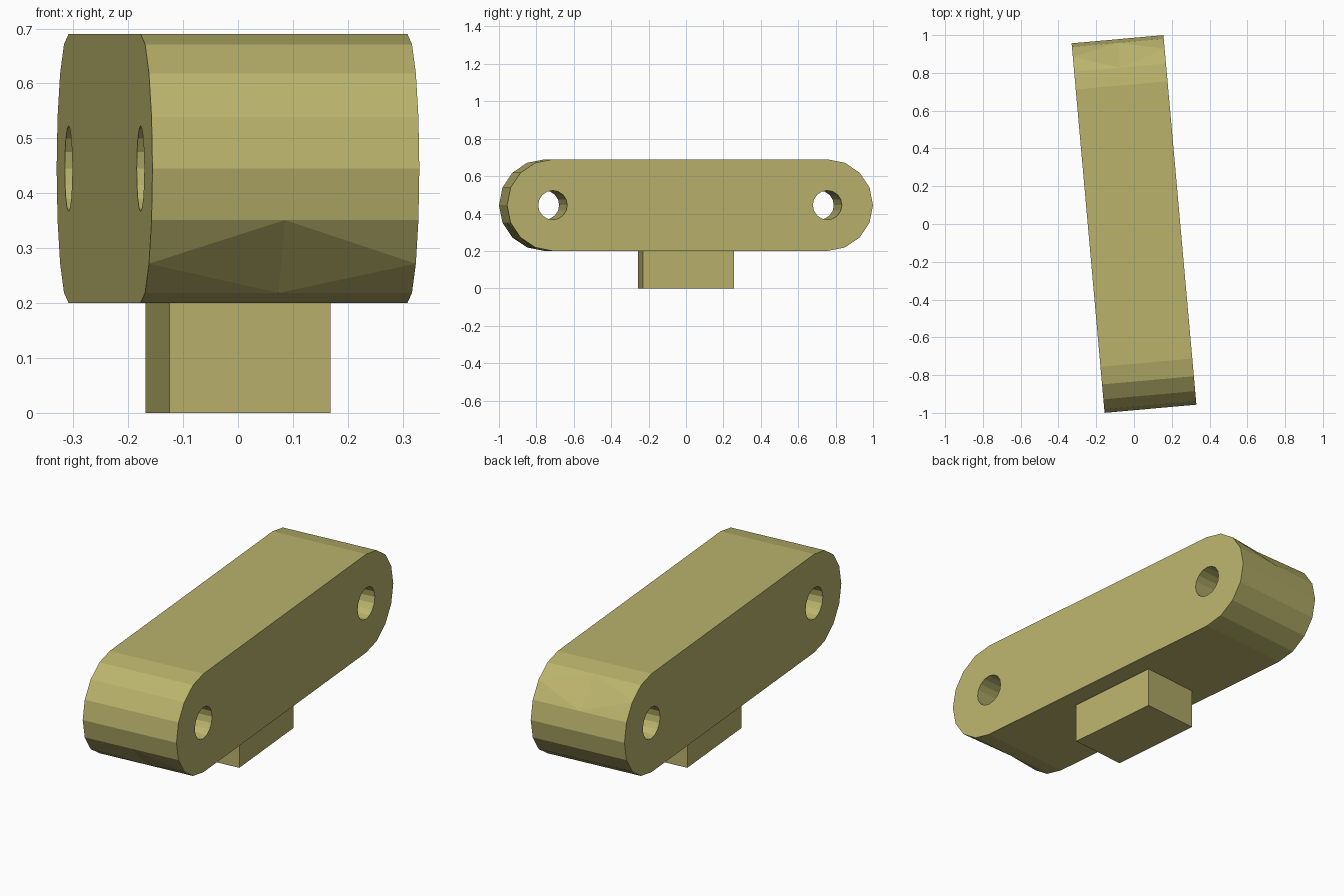
import bpy, bmesh, math
from mathutils import Matrix

if "Cube" in bpy.data.objects:
    bpy.data.objects.remove(bpy.data.objects["Cube"])

W, L, R = 0.488, 1.964, 0.245      # bar width, length, end radius
ZC = 0.445                         # bar centre height
YC = L / 2 - R                     # end centres
HOLE_R = 0.078
TURN = math.radians(5.1)

mat = bpy.data.materials.new("khaki")
mat.diffuse_color = (0.49, 0.45, 0.15, 1)
mat.use_nodes = True
mat.node_tree.nodes["Principled BSDF"].inputs["Base Color"].default_value = mat.diffuse_color


def make_object(name, bm):
    bmesh.ops.recalc_face_normals(bm, faces=bm.faces)
    me = bpy.data.meshes.new(name)
    bm.to_mesh(me)
    bm.free()
    me.materials.append(mat)
    ob = bpy.data.objects.new(name, me)
    bpy.context.collection.objects.link(ob)
    ob.rotation_euler.z = TURN
    return ob


# Rounded bar: two 8-step half circles joined by flat top and bottom
bm = bmesh.new()
profile = []
for side in (1, -1):
    for i in range(9):
        a = math.radians(90 - 22.5 * i)
        profile.append((side * (YC + R * math.cos(a)), ZC + side * R * math.sin(a)))
left = [bm.verts.new((-W / 2, y, z)) for y, z in profile]
right = [bm.verts.new((W / 2, y, z)) for y, z in profile]
n = len(profile)
bm.faces.new(left)
bm.faces.new(right)
for i in range(n):
    j = (i + 1) % n
    bm.faces.new((left[i], left[j], right[j], right[i]))

# Shallow creased dents: upper back end and lower front end
for k in (2, 11):
    mids = []
    for i in (k - 1, k + 1):
        edge = bm.edges.get((left[i], right[i]))
        mids.append(bmesh.utils.edge_split(edge, left[i], 0.5)[1])
    ridge = bm.edges.get((left[k], right[k]))
    bmesh.ops.delete(bm, geom=[ridge], context='EDGES')
    up, down = mids
    for s in (left, right):
        bm.faces.new((s[k], s[k - 1], up))
        bm.faces.new((s[k], up, down))
        bm.faces.new((s[k], down, s[k + 1]))
bar = make_object("link_bar", bm)

# Pin holes through both ends
for s in (-1, 1):
    bm = bmesh.new()
    bmesh.ops.create_cone(bm, cap_ends=True, segments=16, radius1=HOLE_R,
                          radius2=HOLE_R, depth=W * 2,
                          matrix=Matrix.Translation((0, s * YC, ZC))
                          @ Matrix.Rotation(math.pi / 2, 4, 'Y'))
    cutter = make_object("hole_cutter", bm)
    cutter.hide_render = True
    mod = bar.modifiers.new("hole", 'BOOLEAN')
    mod.operation = 'DIFFERENCE'
    mod.solver = 'EXACT'
    mod.object = cutter
    bpy.context.view_layer.objects.active = bar
    bpy.ops.object.modifier_apply(modifier=mod.name)
    bpy.data.objects.remove(cutter)

# Mounting block under the bar
bm = bmesh.new()
bmesh.ops.create_cube(bm, size=1, matrix=Matrix.Translation((0, 0, 0.1))
                      @ Matrix.Diagonal((0.295, 0.49, 0.2, 1)))
make_object("mounting_block", bm)
